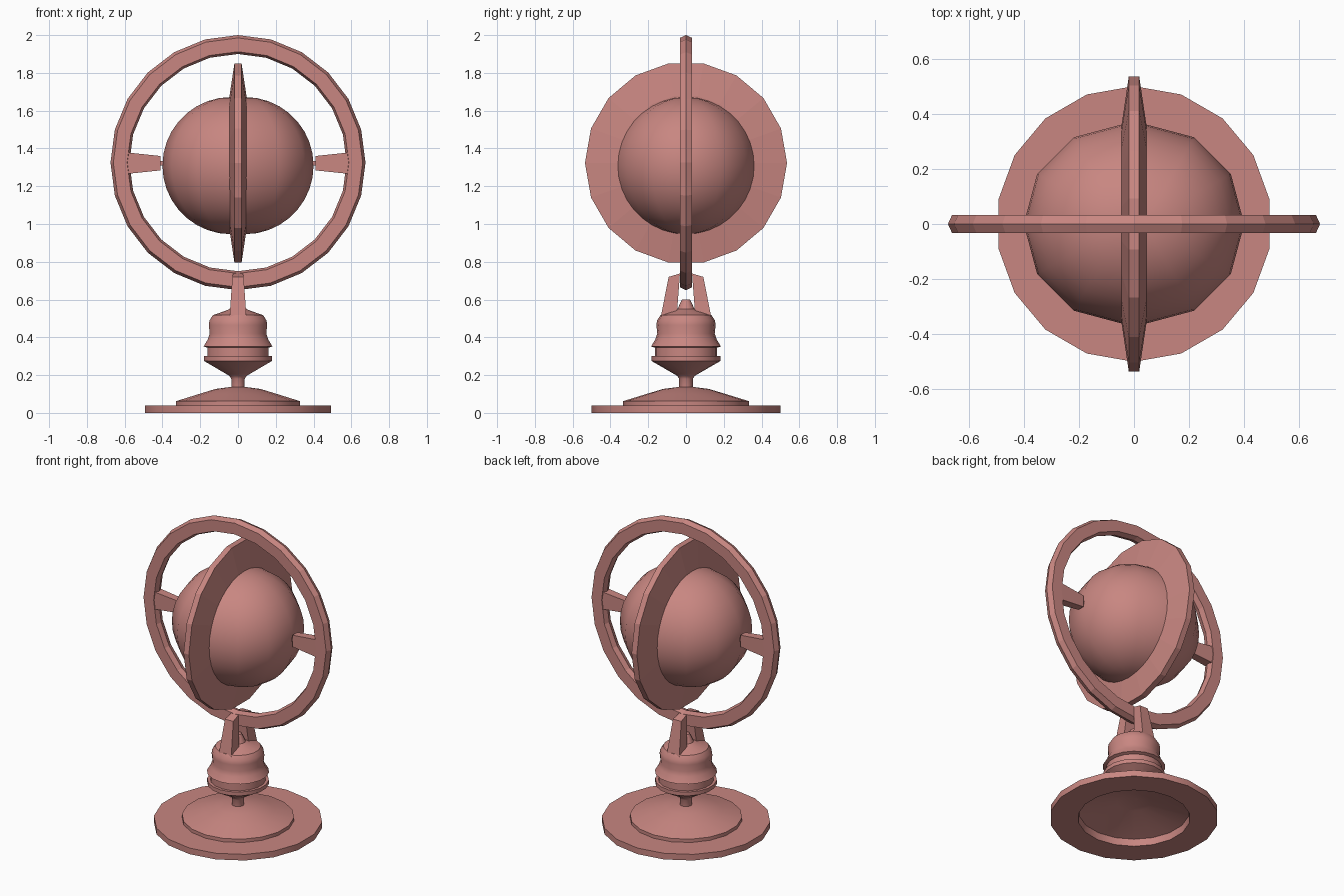
import bpy, bmesh
from math import sin, cos, tau, radians
from mathutils import Matrix

if "Cube" in bpy.data.objects:
    bpy.data.objects.remove(bpy.data.objects["Cube"])

paint = bpy.data.materials.new("clay")
paint.diffuse_color = (0.58, 0.24, 0.22, 1)
paint.use_nodes = True
paint.node_tree.nodes["Principled BSDF"].inputs["Base Color"].default_value = paint.diffuse_color

# axis maps: (radius, height along axis, angle) -> xyz
AXES = {
    "X": lambda r, h, t: (h, r * cos(t), r * sin(t)),
    "Y": lambda r, h, t: (r * cos(t), h, r * sin(t)),
    "Z": lambda r, h, t: (r * sin(t), r * cos(t), h),
}


def finish(name, bm, z=0, smooth=None, mirror=None):
    bmesh.ops.remove_doubles(bm, verts=bm.verts, dist=1e-5)
    bmesh.ops.recalc_face_normals(bm, faces=bm.faces)
    mesh = bpy.data.meshes.new(name)
    bm.to_mesh(mesh)
    bm.free()
    mesh.materials.append(paint)
    ob = bpy.data.objects.new(name, mesh)
    ob.location.z = z
    bpy.context.collection.objects.link(ob)
    if smooth:
        bpy.ops.object.select_all(action='DESELECT')
        ob.select_set(True)
        bpy.context.view_layer.objects.active = ob
        bpy.ops.object.shade_smooth_by_angle(angle=radians(smooth))
    if mirror is not None:
        mod = ob.modifiers.new("mirror", 'MIRROR')
        mod.use_axis = [i == mirror for i in range(3)]
    return ob


def lathe(name, profile, sides, axis="Z", z=0, closed=False, smooth=None):
    bm = bmesh.new()
    rings = [[bm.verts.new(AXES[axis](r, h, tau * i / sides)) for i in range(sides)]
             for r, h in profile]
    pairs = list(zip(rings, rings[1:]))
    if closed:
        pairs.append((rings[-1], rings[0]))
    for a, b in pairs:
        for i in range(sides):
            j = (i + 1) % sides
            bm.faces.new((a[i], a[j], b[j], b[i]))
    bmesh.ops.dissolve_degenerate(bm, edges=bm.edges, dist=1e-5)
    return finish(name, bm, z, smooth)


def taper(name, a, b, z=0, mirror=None):
    """Six-sided block between two quads of points."""
    bm = bmesh.new()
    va, vb = ([bm.verts.new(p) for p in q] for q in (a, b))
    bm.faces.new(va)
    bm.faces.new(vb)
    for i in range(4):
        j = (i + 1) % 4
        bm.faces.new((va[i], va[j], vb[j], vb[i]))
    return finish(name, bm, z, mirror=mirror)


# hollow foot
lathe("foot", [(0, .115), (.04, .115), (.1, .108), (.328, .045), (.333, 0), (.5, 0),
               (.5, .04), (.333, .04), (.333, .062), (.21, .1), (.12, .127), (.04, .137),
               (0, .137)], 18, smooth=32)

# turned pedestal with small finial
lathe("pedestal", [(0, .115), (.036, .115), (.036, .18), (.045, .195), (.07, .21),
                   (.183, .275), (.183, .3), (.165, .3), (.165, .345), (.185, .352),
                   (.162, .39), (.152, .42), (.157, .465), (.153, .49), (.135, .517),
                   (.07, .54), (.045, .55), (.038, .565), (.022, .6), (0, .6)],
      18, smooth=32)

# pair of prongs gripping the ring
taper("prongs",
      [(-.045, -.135, .5), (.045, -.135, .5), (.045, -.05, .5), (-.045, -.05, .5)],
      [(-.03, -.092, .72), (.03, -.092, .72), (.026, -.032, .738), (-.026, -.032, .738)],
      mirror=1)

# upright outer ring
lathe("outer_ring", [(.675, 0), (.66, .033), (.587, .033), (.575, 0), (.587, -.033),
                     (.66, -.033)], 24, "Y", 1.325, closed=True)

# side arms and pivot pins
taper("side_arms",
      [(.6, -.03, -.058), (.6, .03, -.058), (.6, .03, .058), (.6, -.03, .058)],
      [(.41, -.024, -.038), (.41, .024, -.038), (.41, .024, .038), (.41, -.024, .038)],
      z=1.322, mirror=0)
taper("pivot_pins",
      [(.42, -.012, -.012), (.42, .012, -.012), (.42, .012, .012), (.42, -.012, .012)],
      [(.38, -.012, -.012), (.38, .012, -.012), (.38, .012, .012), (.38, -.012, .012)],
      z=1.322, mirror=0)

# tapered disc dividing the globe
lathe("globe_disc", [(0, -.047), (.36, -.045), (.535, -.019), (.535, .019), (.36, .045),
                     (0, .047)], 18, "X", 1.323)

# two half globes either side of the disc
bm = bmesh.new()
bmesh.ops.create_uvsphere(bm, u_segments=12, v_segments=18, radius=.363)
bmesh.ops.bisect_plane(bm, geom=bm.verts[:] + bm.edges[:] + bm.faces[:], dist=1e-4,
                       plane_co=(0, 0, 0), plane_no=(1, 0, 0), clear_inner=True)
bmesh.ops.transform(bm, matrix=Matrix.Translation((.037, 0, 0)), verts=bm.verts)
finish("half_globes", bm, 1.309, smooth=45, mirror=0)
